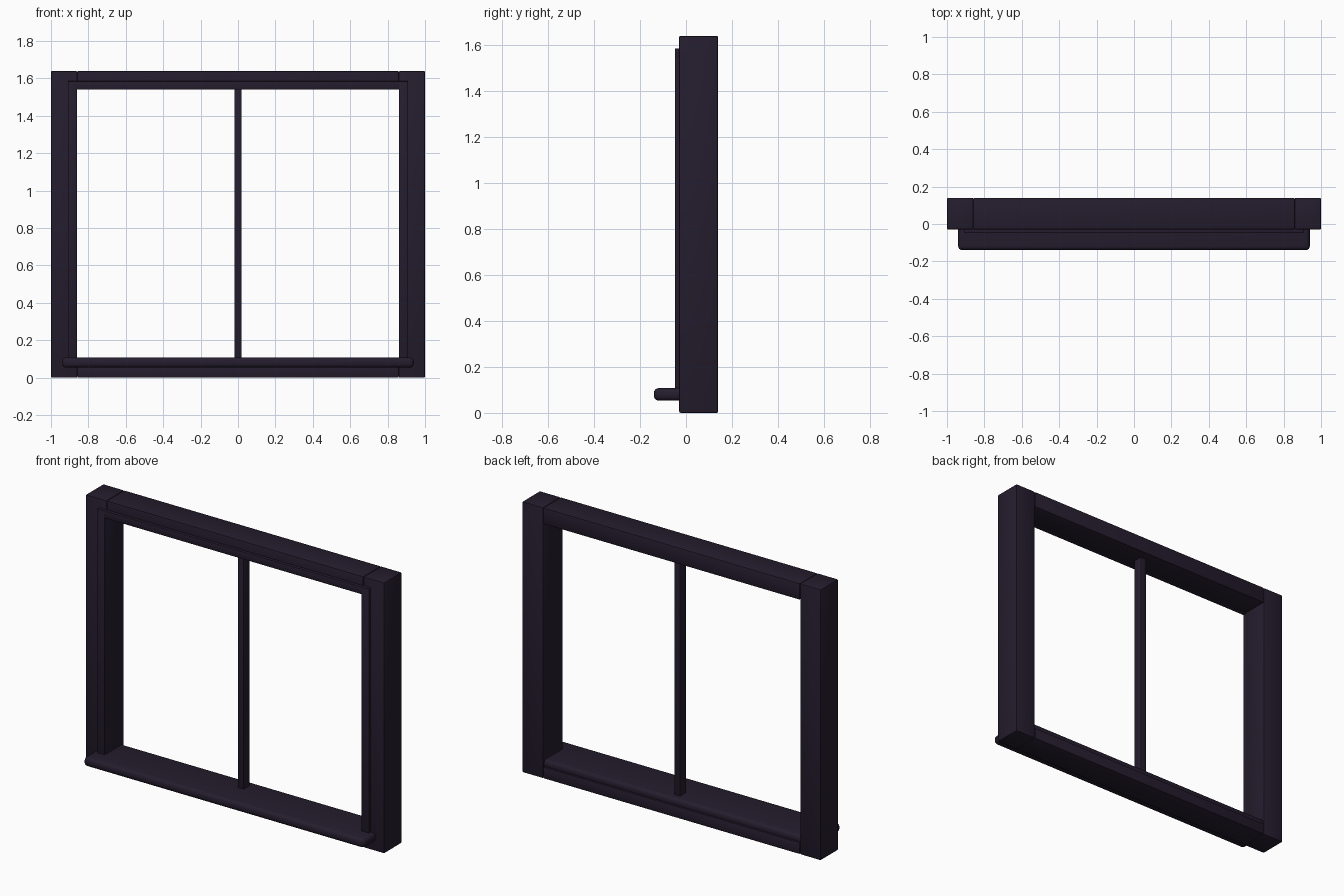
import bpy

if "Cube" in bpy.data.objects:
    bpy.data.objects.remove(bpy.data.objects["Cube"])

# Dark painted finish
paint = bpy.data.materials.new("dark_paint")
paint.diffuse_color = (0.018, 0.012, 0.027, 1)
paint.use_nodes = True
paint.node_tree.nodes["Principled BSDF"].inputs["Base Color"].default_value = paint.diffuse_color


def bar(name, x, y, z, bevel, segments=2):
    """Bevelled box given its (min, max) range on each axis."""
    spans = (x, y, z)
    bpy.ops.mesh.primitive_cube_add(size=1, location=[(a + b) / 2 for a, b in spans])
    ob = bpy.context.object
    ob.name = name
    ob.scale = [b - a for a, b in spans]
    bpy.ops.object.transform_apply(location=False, rotation=False, scale=True)
    ob.data.materials.append(paint)
    mod = ob.modifiers.new("bevel", 'BEVEL')
    mod.width = bevel
    mod.segments = segments
    bpy.ops.object.modifier_apply(modifier=mod.name)
    bpy.ops.object.shade_smooth_by_angle()
    return ob


depth = (-0.03, 0.14)
bead_depth = (-0.048, -0.02)

# Side jambs and their front beads
for side, s in (("left", -1), ("right", 1)):
    bar(side + "_jamb", sorted((s * 0.86, s * 1.0)), depth, (0, 1.64), 0.007)
    bar(side + "_bead", sorted((s * 0.86, s * 0.91)), bead_depth, (0.10, 1.585), 0.003)

# Head, bottom rail and top bead
bar("head_rail", (-0.86, 0.86), depth, (1.54, 1.64), 0.007)
bar("bottom_rail", (-0.86, 0.86), depth, (0, 0.07), 0.007)
bar("top_bead", (-0.91, 0.91), bead_depth, (1.54, 1.585), 0.003)

# Projecting sill with rounded nose
bar("sill", (-0.94, 0.94), (-0.14, 0.13), (0.053, 0.108), 0.022, 4)

# Central glazing bar
bar("mullion", (-0.02, 0.02), (0.025, 0.085), (0.10, 1.55), 0.004)
